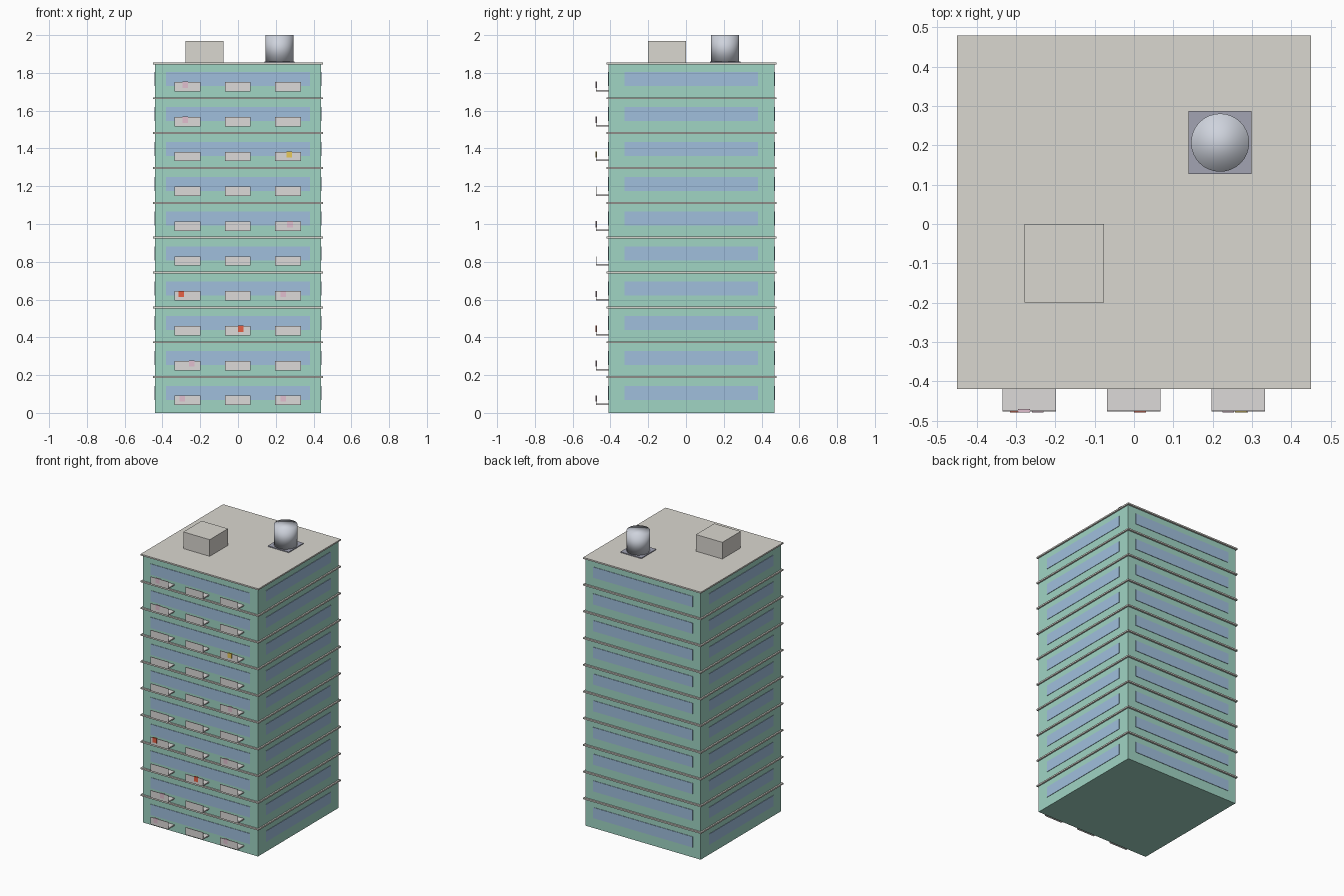
import bpy

if "Cube" in bpy.data.objects:
    bpy.data.objects.remove(bpy.data.objects["Cube"])

FLOORS, PITCH = 10, 0.1845
X, Y0, Y1 = 0.44, -0.41, 0.468      # wall faces


def material(name, r, g, b):
    m = bpy.data.materials.new(name)
    m.diffuse_color = (r, g, b, 1)
    m.use_nodes = True
    m.node_tree.nodes["Principled BSDF"].inputs["Base Color"].default_value = m.diffuse_color
    return m


def box(name, x, y, z, mat=None):
    """Box from (min, max) ranges on each axis."""
    bpy.ops.mesh.primitive_cube_add(size=1, location=[sum(r) / 2 for r in (x, y, z)])
    o = bpy.context.object
    o.name = name
    o.scale = [r[1] - r[0] for r in (x, y, z)]
    bpy.ops.object.transform_apply(location=False, rotation=False, scale=True)
    if mat:
        o.data.materials.append(mat)
    return o


wall = material("wall_green", 0.35, 0.66, 0.55)
glass = material("window_blue", 0.35, 0.52, 0.72)
concrete = material("concrete", 0.70, 0.68, 0.63)
white = material("balcony_grey", 0.72, 0.70, 0.69)
steel = material("tank_steel", 0.62, 0.65, 0.72)
plate = material("tank_plate", 0.36, 0.37, 0.45)
cloth = {"pink": material("pink", 0.75, 0.52, 0.62),
         "red": material("red", 0.8, 0.12, 0.06),
         "yellow": material("yellow", 0.8, 0.58, 0.1)}

# Main tower
box("tower_walls", (-X, X), (Y0, Y1), (0, FLOORS * PITCH), wall)

# Repeating storeys
P = 0.003                            # window projection
for k in range(FLOORS):
    z = k * PITCH
    box("floor_slab", (-0.45, 0.45), (-0.42, 0.48), (z + PITCH, z + PITCH + 0.01), concrete)
    wz = (z + 0.069, z + 0.143)
    for y in (Y0, Y1):
        box("long_window", (-0.38, 0.38), (y - P, y + P), wz, glass)
    for x in (-X, X):
        box("side_window", (x - P, x + P), (-0.325, 0.38), wz, glass)
    # Balconies: floor plate and front panel, open at the ends
    for cx in (-0.267, -0.001, 0.265):
        bx = (cx - 0.068, cx + 0.068)
        box("balcony_floor", bx, (-0.477, Y0), (z + 0.041, z + 0.049), white)
        box("balcony_panel", bx, (-0.477, -0.473), (z + 0.041, z + 0.091), white)

# Laundry hung over the balcony panels: storey, x centre, colour
for k, x, c in [(0, -0.295, "pink"), (0, 0.24, "pink"), (1, -0.245, "pink"),
                (2, 0.015, "red"), (3, -0.301, "red"), (3, 0.24, "pink"),
                (5, 0.275, "pink"), (7, 0.272, "yellow"), (8, -0.28, "pink"),
                (9, -0.28, "pink")]:
    z = k * PITCH
    box("laundry", (x - 0.015, x + 0.015), (-0.48, -0.470), (z + 0.06, z + 0.093), cloth[c])

# Rooftop stair house
box("stair_house", (-0.278, -0.076), (-0.20, 0.0), (1.85, 1.97), concrete)

# Water tank on its plate
box("tank_plate", (0.139, 0.299), (0.127, 0.288), (1.854, 1.861), plate)
bpy.ops.mesh.primitive_cylinder_add(vertices=32, radius=0.074, depth=0.14,
                                    location=(0.219, 0.207, 1.93))
tank = bpy.context.object
tank.name = "water_tank"
tank.data.materials.append(steel)
bpy.ops.object.shade_smooth()
